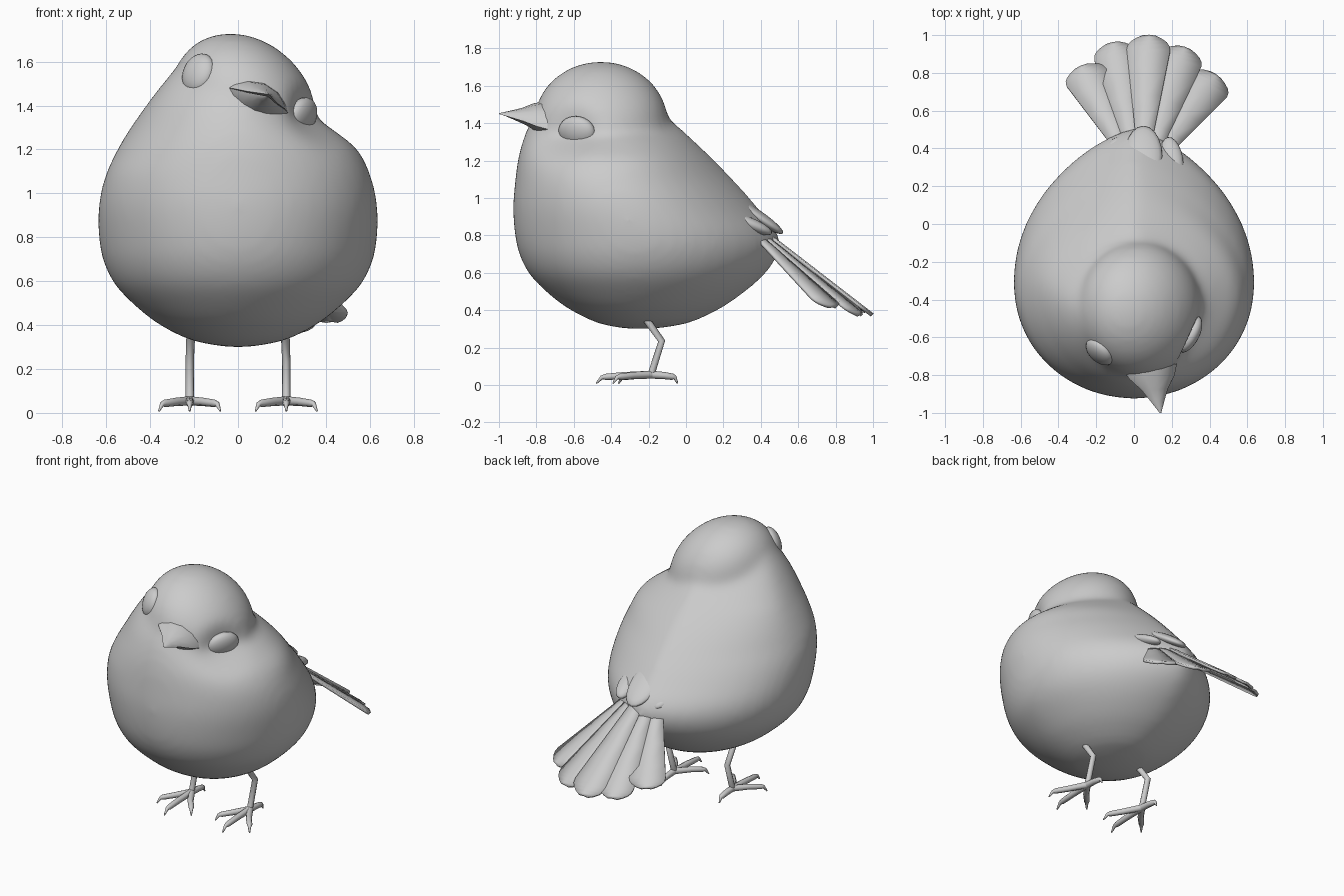
import bpy, bmesh, math
from mathutils import Vector as V, Matrix

if "Cube" in bpy.data.objects:
    bpy.data.objects.remove(bpy.data.objects["Cube"])


def make(name, bm, angle=None):
    bmesh.ops.recalc_face_normals(bm, faces=bm.faces)
    me = bpy.data.meshes.new(name)
    bm.to_mesh(me)
    bm.free()
    ob = bpy.data.objects.new(name, me)
    bpy.context.collection.objects.link(ob)
    for p in me.polygons:
        p.use_smooth = True
    if angle:
        me.set_sharp_from_angle(angle=math.radians(angle))
    return ob


def loft(bm, rings):
    """Skin a list of closed rings and cap both ends."""
    vs = [[bm.verts.new(p) for p in r] for r in rings]
    n = len(vs[0])
    for a, b in zip(vs, vs[1:]):
        for i in range(n):
            j = (i + 1) % n
            bm.faces.new((a[i], a[j], b[j], b[i]))
    bm.faces.new(vs[0])
    bm.faces.new(vs[-1])


def ellipsoid(bm, center, radii, rot=None, seg=32):
    new = bmesh.ops.create_uvsphere(bm, u_segments=seg, v_segments=seg // 2, radius=1)["verts"]
    for v in new:
        p = V((v.co.x * radii[0], v.co.y * radii[1], v.co.z * radii[2]))
        v.co = V(center) + (rot @ p if rot else p)


def smooth_rows(rows, n=5):
    """Catmull-Rom interpolation through rows of numbers."""
    pts = [rows[0]] + rows + [rows[-1]]
    out = []
    for a, b, c, d in zip(pts, pts[1:], pts[2:], pts[3:]):
        for k in range(n):
            t = k / n
            out.append([q + 0.5 * t * (r - p + t * (2 * p - 5 * q + 4 * r - s
                        + t * (3 * (q - r) + s - p))) for p, q, r, s in zip(a, b, c, d)])
    return out + [rows[-1]]


# Body: egg-shaped sections (z, left, right, front, back) fused with the head
sections = [
    (0.30, 0.05, 0.05, -0.32, -0.17), (0.327, 0.20, 0.20, -0.46, 0.00),
    (0.38, 0.32, 0.32, -0.58, 0.13), (0.45, 0.425, 0.425, -0.69, 0.25),
    (0.57, 0.55, 0.55, -0.82, 0.40), (0.68, 0.61, 0.61, -0.885, 0.485),
    (0.80, 0.635, 0.635, -0.915, 0.50), (0.95, 0.635, 0.635, -0.925, 0.385),
    (1.08, 0.605, 0.605, -0.915, 0.27), (1.20, 0.55, 0.545, -0.90, 0.155),
    (1.30, 0.49, 0.42, -0.875, 0.05), (1.40, 0.42, 0.28, -0.835, -0.06),
    (1.50, 0.345, 0.20, -0.77, -0.18), (1.60, 0.26, 0.10, -0.68, -0.31)]
rings = []
for z, xl, xr, yf, yb in smooth_rows(sections):
    f = 0.55 if z < 1.1 else max(0.45, 0.55 - 0.5 * (z - 1.1))
    yw = yf * f + yb * (1 - f)
    tail = min(1.5, max(1.15, 1.15 + 1.2 * (z - 0.5)))
    ring = []
    for i in range(48):
        a = math.tau * i / 48
        c, s = math.cos(a), math.sin(a)
        e = tail if s > 0 else 1.0          # narrower towards the tail
        x = abs(c) ** e * (xr if c > 0 else -xl)
        ring.append((x, yw + s * (yb - yw if s > 0 else yw - yf), z))
    rings.append(ring)
bm = bmesh.new()
loft(bm, rings)
lean = Matrix(((1, 0, -0.2), (0, 1, 0), (0, 0, 1)))
ellipsoid(bm, (0.03, -0.455, 1.40), (0.325, 0.36, 0.33), lean, 64)
# hollow around the lower eye
eye_n = V((0.84, -0.45, -0.28)).normalized()
for v in bm.verts:
    d = (v.co - V((0.33, -0.62, 1.32))).length / 0.22
    if d < 1:
        v.co -= eye_n * 0.055 * (1 - d * d) ** 2
body = make("body_and_head", bm)
m = body.modifiers.new("fuse", 'REMESH')
m.mode = 'VOXEL'
m.voxel_size = 0.022
m.use_smooth_shade = True
m = body.modifiers.new("soften", 'SMOOTH')
m.factor = 0.5
m.iterations = 22

# Eyes: flattened balls set into the tilted head
for name, c, n, r in (
        ("eye_right", (0.292, -0.583, 1.352), eye_n, (0.108, 0.088, 0.05)),
        ("eye_left", (-0.18, -0.675, 1.545), V((-0.62, -0.66, 0.32)), (0.088, 0.096, 0.05))):
    z = n.normalized()
    x = V((0, 0, 1)).cross(z).normalized()
    rot = Matrix((x, z.cross(x), z)).transposed()
    bm = bmesh.new()
    ellipsoid(bm, c, r, rot, 24)
    make(name, bm)

# Beak: tilted upper and lower halves narrowing to a tip
base, u, w = V((0.08, -0.75, 1.425)), V((0.14, 0.01, -0.055)), V((0.035, 0, 0.075))
for name, sign, tip in (("beak_upper", 1, V((0.14, -1.0, 1.45))),
                        ("beak_lower", -1, V((0.135, -0.97, 1.442)))):
    rings = []
    for t, k in ((0, 1.05), (0.25, 0.85), (0.5, 0.5), (0.75, 0.26), (1, 0.03)):
        c = base.lerp(tip, t)
        rings.append([c + u * k * math.cos(math.pi * i / 6)
                      + w * k * sign * math.sin(math.pi * i / 6) ** 1.6 for i in range(7)])
    bm = bmesh.new()
    loft(bm, rings)
    make(name, bm, 40)


def feather(name, root, tip, w0, w1, normal, thick):
    """Strip widening from root to a rounded tip."""
    root, tip = V(root), V(tip)
    d = tip - root
    side = d.cross(V(normal)).normalized()
    up = side.cross(d).normalized()
    bm = bmesh.new()
    rows = []
    for t in (0, 0.25, 0.5, 0.75, 0.88, 0.92, 0.95, 0.98, 1.0):
        k = w0 + (w1 - w0) * min(t / 0.88, 1)
        if t > 0.88:
            k *= math.sqrt(max(0.08, 1 - ((t - 0.88) / 0.12) ** 2))
        rows.append([bm.verts.new(root + d * t + side * k * s + up * 0.006 * (1 - s * s))
                     for s in (-1, 0, 1)])
    for a, b in zip(rows, rows[1:]):
        for i in range(2):
            bm.faces.new((a[i], a[i + 1], b[i + 1], b[i]))
    ob = make(name, bm, 40)
    m = ob.modifiers.new("thickness", 'SOLIDIFY')
    m.thickness = thick
    m.offset = 0


# Tail: fan of five feathers, drooping at the outside
tips = [(-0.28, 0.83, 0.455), (-0.11, 0.955, 0.39), (0.08, 0.993, 0.372),
        (0.265, 0.93, 0.372), (0.43, 0.785, 0.415)]
for i, t in enumerate(tips):
    k = i - 2
    root = (0.05 + 0.045 * k, 0.36, 0.86 - 0.02 * abs(k))
    feather(f"tail_feather_{i + 1}", root, t, 0.03, 0.115,
            ((0.2 if k > 0 else 0.1) * k, 0.63, 0.78), 0.016)

# Coverts: three rounded feathers over the tail root
for name, a, b, w in (("covert_middle", (0.05, 0.20, 1.02), (0.05, 0.52, 0.81), 0.10),
                      ("covert_left", (-0.13, 0.22, 0.91), (-0.08, 0.46, 0.81), 0.06),
                      ("covert_right", (0.22, 0.22, 0.91), (0.18, 0.46, 0.81), 0.06)):
    a, b = V(a), V(b)
    bm = bmesh.new()
    rot = (b - a).to_track_quat('Y', 'Z').to_matrix()
    ellipsoid(bm, (a + b) / 2, (w, (b - a).length / 2, 0.035), rot, 20)
    make(name, bm)


# Legs: tapered tubes for shank and toes
def tubes(name, paths):
    cu = bpy.data.curves.new(name, 'CURVE')
    cu.dimensions = '3D'
    cu.bevel_depth = 1.0
    cu.bevel_resolution = 2
    cu.use_fill_caps = True
    for path in paths:
        sp = cu.splines.new('POLY')
        sp.points.add(len(path) - 1)
        for p, (x, y, z, r) in zip(sp.points, path):
            p.co = (x, y, z, 1)
            p.radius = r
    ob = bpy.data.objects.new(name, cu)
    bpy.context.collection.objects.link(ob)


for name, s in (("right", 1), ("left", -1)):
    x = 0.22 * s
    paths = [[(x - 0.005 * s, -0.22, 0.36, 0.02), (x, -0.13, 0.235, 0.019),
              (x, -0.185, 0.06, 0.019)]]
    for dx, y in ((-0.14, -0.36), (0, -0.48), (0.14, -0.39), (0, -0.045)):
        y0 = -0.185
        paths.append([(x, y0, 0.055, 0.021),
                      (x + dx * 0.45, y0 + (y - y0) * 0.5, 0.05, 0.019),
                      (x + dx * 0.82, y0 + (y - y0) * 0.82, 0.043, 0.017),
                      (x + dx * 0.9, y0 + (y - y0) * 0.9, 0.04, 0.011),
                      (x + dx, y, 0.008, 0.004)])
    tubes("leg_" + name, paths)
